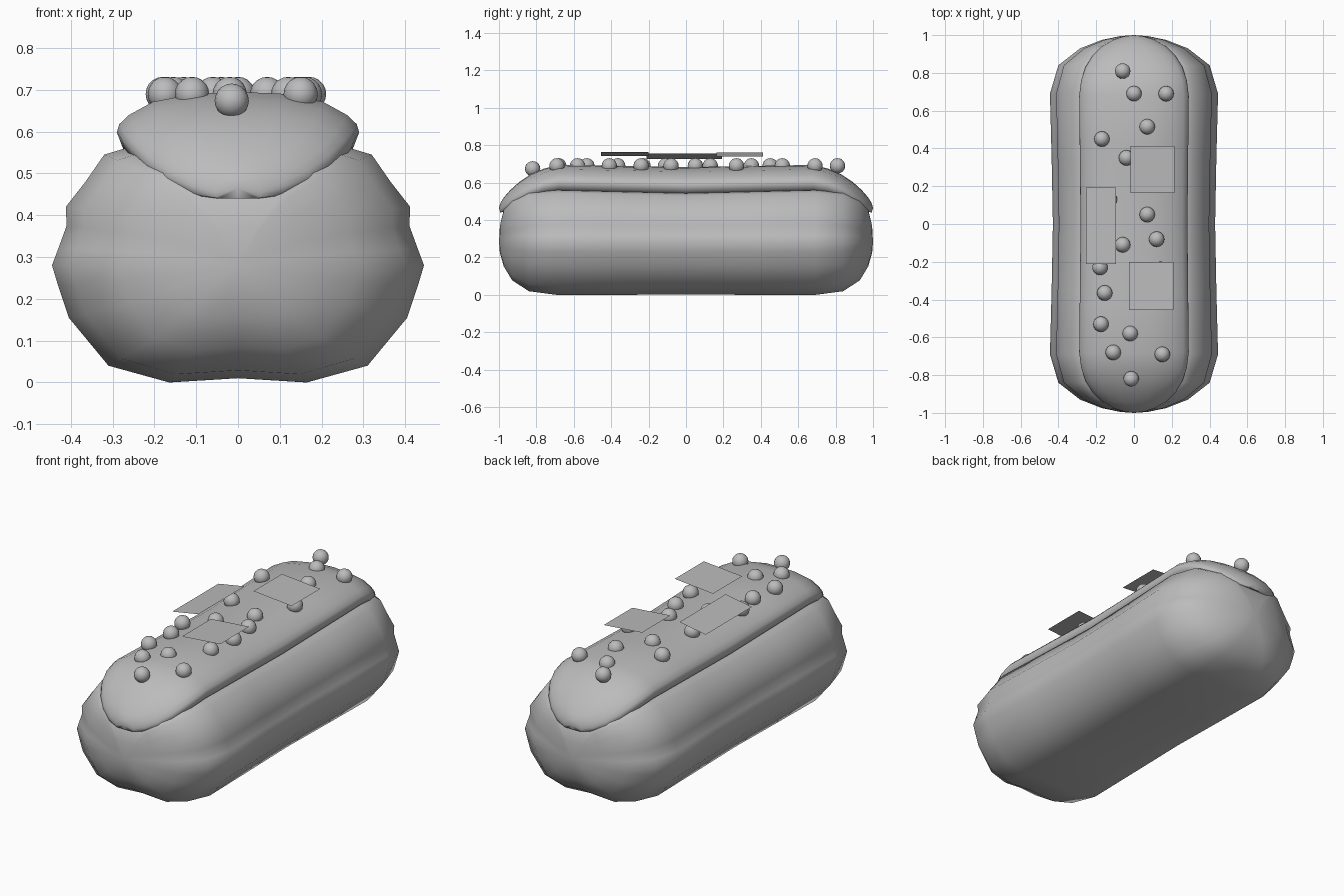
import bpy
import bmesh
import math

if "Cube" in bpy.data.objects:
    bpy.data.objects.remove(bpy.data.objects["Cube"])

GREY = (0.5, 0.5, 0.5, 1)
grey = bpy.data.materials.new("plain grey")
grey.use_nodes = True
grey.diffuse_color = GREY
grey.node_tree.nodes["Principled BSDF"].inputs["Base Color"].default_value = GREY


def finish(name, bm, angle=75):
    mesh = bpy.data.meshes.new(name)
    bm.to_mesh(mesh)
    bm.free()
    obj = bpy.data.objects.new(name, mesh)
    bpy.context.collection.objects.link(obj)
    mesh.materials.append(grey)
    bpy.ops.object.select_all(action='DESELECT')
    obj.select_set(True)
    bpy.context.view_layer.objects.active = obj
    bpy.ops.object.shade_smooth_by_angle(angle=math.radians(angle))
    return obj


def mirror_section(half):
    """Close a half profile that starts and ends on x = 0."""
    return half + [(-x, z) for x, z in half[-2:0:-1]]


def mirror_rows(rows):
    """Repeat the rows of one end at the other end."""
    return [(-r[0],) + r[1:] for r in reversed(rows[1:])] + rows


def loft(name, rows, place, section, tip_z):
    """Skin a section along y and close both ends on a point."""
    bm = bmesh.new()
    rings = [[bm.verts.new(place(row, x, z)) for x, z in section] for row in rows]
    n = len(section)
    for a, b in zip(rings, rings[1:]):
        for i in range(n):
            j = (i + 1) % n
            bm.faces.new((a[i], a[j], b[j], b[i]))
    for ring, y in ((rings[0], -1), (rings[-1], 1)):
        tip = bm.verts.new((0, y, tip_z))
        for i in range(n):
            bm.faces.new((ring[i], ring[(i + 1) % n], tip))
    bmesh.ops.recalc_face_normals(bm, faces=bm.faces)
    return finish(name, bm)


# Ridged pastry body: rows are y, width, lower height, upper height
CORE = 0.28
body_section = mirror_section([
    (0, 0.01), (0.165, 0), (0.31, 0.04), (0.405, 0.155), (0.43, 0.23),
    (0.445, 0.28), (0.43, 0.32), (0.41, 0.375), (0.412, 0.42),
    (0.365, 0.48), (0.32, 0.545), (0.27, 0.56), (0, 0.56)])
body_rows = mirror_rows([
    (0, 0.965, 0.99, 0.94), (0.35, 0.98, 1, 0.97), (0.69, 1, 1, 1),
    (0.84, 0.9, 0.93, 0.95), (0.93, 0.64, 0.72, 0.8),
    (0.975, 0.38, 0.45, 0.62), (0.995, 0.16, 0.2, 0.32)])


def place_body(row, x, z):
    y, wide, low, high = row
    return x * wide, y, CORE + (z - CORE) * (high if z > CORE else low)


loft("pastry_body", body_rows, place_body, body_section, CORE)

# Domed icing: rows are y, half width, edge height, top height
icing_section = mirror_section([
    (0, 1), (0.35, 0.97), (0.7, 0.83), (0.9, 0.6), (0.98, 0.44),
    (1, 0.3), (0.96, 0.08), (0.85, 0), (0, 0)])
icing_rows = mirror_rows([
    (0, 0.283, 0.54, 0.683), (0.4, 0.287, 0.55, 0.69), (0.68, 0.29, 0.557, 0.695),
    (0.76, 0.28, 0.545, 0.675), (0.83, 0.257, 0.523, 0.645),
    (0.89, 0.22, 0.492, 0.605), (0.94, 0.17, 0.464, 0.56),
    (0.975, 0.11, 0.446, 0.52), (0.993, 0.055, 0.44, 0.49)])


def place_icing(row, x, z):
    y, wide, edge, top = row
    return x * wide, y, edge + z * (top - edge)


loft("icing", icing_rows, place_icing, icing_section, 0.465)

# Round sprinkles scattered over the icing
sprinkles = [
    (-0.06, 0.81), (0, 0.69), (0.17, 0.69), (0.07, 0.515), (-0.17, 0.45),
    (-0.04, 0.35), (0.16, 0.27), (-0.13, 0.13), (0.07, 0.05), (0.12, -0.08),
    (-0.06, -0.11), (-0.18, -0.23), (0.14, -0.24), (-0.155, -0.365),
    (0.12, -0.41), (-0.175, -0.53), (-0.02, -0.58), (-0.11, -0.68),
    (0.15, -0.69), (-0.015, -0.82)]
for i, (x, y) in enumerate(sprinkles):
    bm = bmesh.new()
    bmesh.ops.create_uvsphere(bm, u_segments=16, v_segments=10, radius=0.041)
    height = 0.674 if y < -0.8 else 0.69
    bmesh.ops.translate(bm, verts=bm.verts, vec=(x, y, height))
    finish(f"sprinkle_{i + 1}", bm)

# Thin tilted flakes above the icing: centre x, y, z, width, length, rise to +x
flakes = [
    (0.098, 0.288, 0.75, 0.235, 0.25, -0.02),
    (0.092, -0.328, 0.753, 0.235, 0.255, 0.02),
    (-0.175, -0.01, 0.741, 0.16, 0.405, 0.028)]
for i, (cx, cy, cz, wide, length, rise) in enumerate(flakes):
    bm = bmesh.new()
    corners = ((-0.5, -0.5), (0.5, -0.5), (0.5, 0.5), (-0.5, 0.5))
    bm.faces.new([bm.verts.new((cx + u * wide, cy + v * length, cz + u * rise))
                  for u, v in corners])
    finish(f"flake_{i + 1}", bm)
